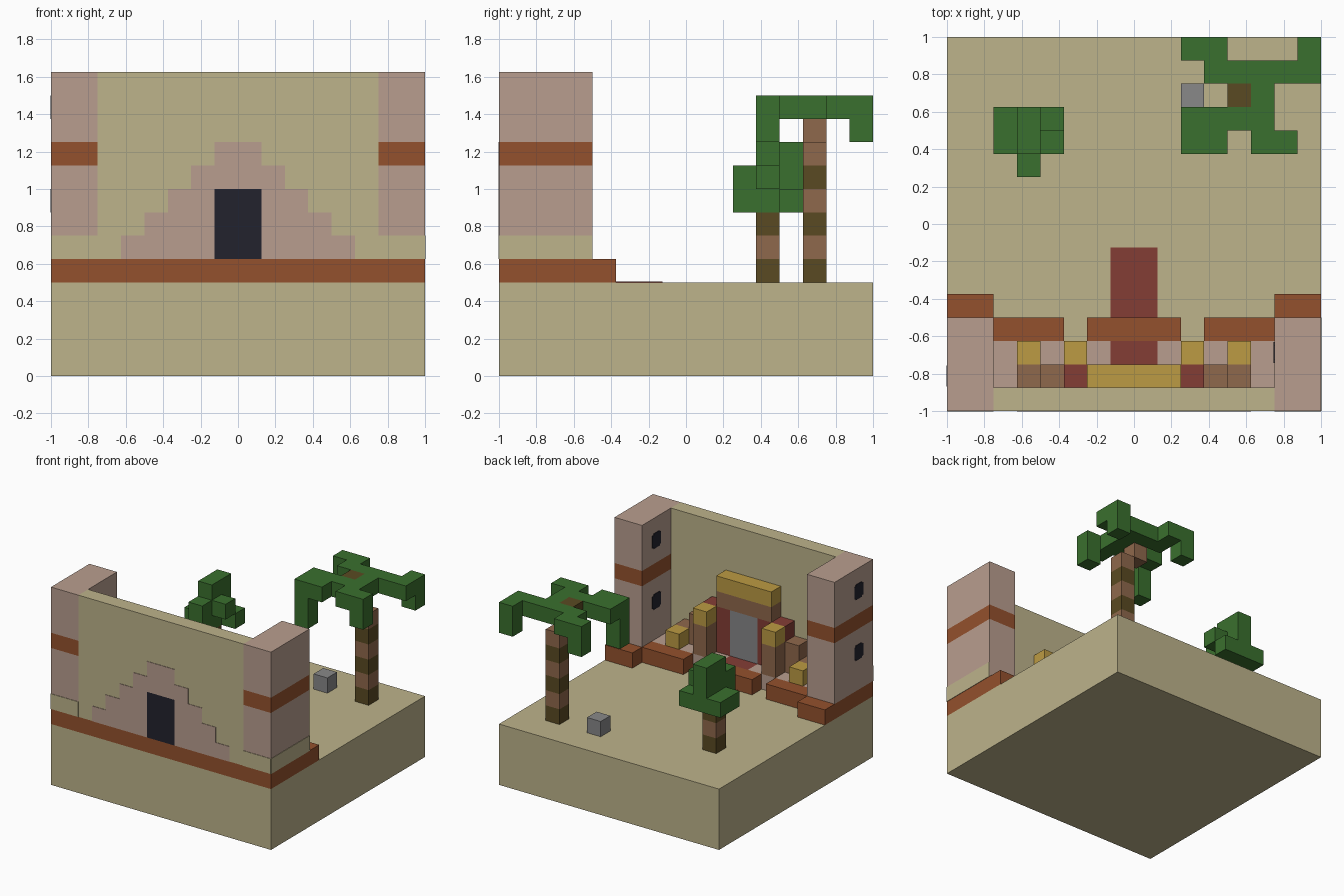
import bpy
import bmesh
from mathutils import Vector

UNIT = 0.125   # edge of one building block
GRID = 16      # blocks along each side of the plot
SKIN = 0.03    # thickness of painted plates, in blocks

default_cube = bpy.data.objects.get("Cube")
if default_cube:
    bpy.data.objects.remove(default_cube, do_unlink=True)


def to_linear(channel):
    value = channel / 255
    return value / 12.92 if value <= 0.04045 else ((value + 0.055) / 1.055) ** 2.4


def make_material(name, hex_colour):
    colour = [to_linear(c) for c in bytes.fromhex(hex_colour)] + [1.0]
    material = bpy.data.materials.new(name)
    material.use_nodes = True
    material.diffuse_color = colour
    shader = next(n for n in material.node_tree.nodes if n.type == "BSDF_PRINCIPLED")
    shader.inputs["Base Color"].default_value = colour
    shader.inputs["Roughness"].default_value = 0.9
    return material


sand = make_material("sand", "BDB38B")
plaster = make_material("pink plaster", "B99E8F")
brick = make_material("orange brick", "94512D")
red = make_material("dark red", "843D35")
gold = make_material("gold", "BC9B43")
wood = make_material("light wood", "8F684C")
bark = make_material("dark bark", "5A4A22")
leaf = make_material("leaf green", "3A702E")
stone = make_material("grey stone", "888889")
black = make_material("black", "22222D")


def blocks(name, material, boxes, mirror=False):
    """One object from boxes given as (x, y, z) start and end in grid blocks."""
    bm = bmesh.new()
    if mirror:
        boxes = boxes + [((GRID - b[0], *a[1:]), (GRID - a[0], *b[1:])) for a, b in boxes]
    for start, end in boxes:
        low, high = Vector(start), Vector(end)
        cube = bmesh.ops.create_cube(bm, size=1)
        for vert in cube["verts"]:
            spot = [(low[i] + high[i]) / 2 + vert.co[i] * (high[i] - low[i]) for i in range(3)]
            vert.co = Vector((spot[0] - GRID / 2, spot[1] - GRID / 2, spot[2])) * UNIT
    mesh = bpy.data.meshes.new(name)
    bm.to_mesh(mesh)
    bm.free()
    mesh.materials.append(material)
    obj = bpy.data.objects.new(name, mesh)
    bpy.context.collection.objects.link(obj)
    return obj


def cell(x, y, z, height=1):
    return ((x, y, z), (x + 1, y + 1, z + height))


def trunk(name, x, y, levels):
    """Banded trunk, dark and light by turns."""
    for part, material, first in (("dark", bark, 0), ("light", wood, 1)):
        blocks(f"{name}_{part}_bands", material,
               [cell(x, y, 4 + i) for i in range(first, levels, 2)])


# Ground and front wall
blocks("ground", sand, [((0, 0, 0), (GRID, GRID, 4))])
blocks("front_wall", sand, [((2, 0, 5), (14, 1, 13))])
blocks("wall_plinth", brick, [((2, 0, 4), (14, 1, 5))])
blocks("tower_plinths", brick, [((0, 0, 4), (2, 5, 5))], mirror=True)

# Corner towers with a brick band
blocks("towers", plaster, [((0, 0, 5), (2, 4, 9)), ((0, 0, 10), (2, 4, 13))], mirror=True)
blocks("tower_bands", brick, [((0, 0, 9), (2, 4, 10))], mirror=True)
blocks("tower_front_feet", sand, [((0, -SKIN, 5), (2, 0, 6))], mirror=True)
blocks("left_tower_side_foot", sand, [((GRID, 0, 5), (GRID + SKIN, 4, 6))])
windows = []
for x, y in ((0, 1), (14, 2)):
    for z in (7, 11):
        windows.append(((x - SKIN, y + 0.05, z + 0.1), (x, y + 0.95, z + 0.9)))
        windows.append(((x - SKIN, y + 0.2, z), (x, y + 0.8, z + 0.1)))
        windows.append(((x - SKIN, y + 0.2, z + 0.9), (x, y + 0.8, z + 1)))
blocks("tower_windows", black, windows)

# Painted stepped gate on the outside of the wall
gate = []
for step in range(5):
    half = 5 - step
    row = 5 + step
    if row < 8:
        gate.append(((8 - half, -SKIN, row), (7, 0, row + 1)))
        gate.append(((9, -SKIN, row), (8 + half, 0, row + 1)))
    else:
        gate.append(((8 - half, -SKIN, row), (8 + half, 0, row + 1)))
blocks("painted_gate", plaster, gate)
blocks("painted_doorway", black, [((7, -SKIN, 5), (9, 0, 8))])

# Raised terrace behind the wall
blocks("terrace", plaster, [((2, 1, 4), (7, 3, 5))], mirror=True)
blocks("terrace_step", red, [((7, 1, 4), (9, 3, 5))])
blocks("terrace_edging", brick, [((2, 3, 4), (5, 4, 5)), ((6, 3, 4), (8, 4, 5))], mirror=True)
blocks("carpet", red, [((7, 4, 4), (9, 7, 4 + SKIN))])

# Shrine with stepped shoulders
blocks("shrine_door", stone, [((7, 1, 5), (9, 2, 8))])
blocks("shrine_panels", red, [((5, 1, 5), (7, 2, 8))], mirror=True)
blocks("shrine_lintel", wood, [((6, 1, 8), (10, 2, 9))])
blocks("shrine_crown", gold, [((6, 1, 9), (10, 2, 10))])
blocks("shrine_shoulders", wood, [cell(3, 1, 5), cell(4, 1, 5, 2)], mirror=True)
blocks("shrine_posts", wood, [cell(5, 2, 5, 2)], mirror=True)
blocks("shrine_post_caps", gold, [cell(5, 2, 7)], mirror=True)
blocks("shrine_low_caps", gold, [cell(3, 2, 5)], mirror=True)

# Tall palm with a bent top and drooping fronds
trunk("palm_trunk", 13, 13, 6)
blocks("palm_bend", wood, [cell(12, 13, 10)])
blocks("palm_heart", bark, [cell(12, 13, 11)])
blocks("palm_fronds", leaf, [
    ((11, 14, 11), (16, 15, 12)),
    cell(13, 13, 11),
    ((10, 12, 11), (14, 13, 12)),
    cell(11, 15, 11), cell(10, 15, 10, 2),
    cell(15, 15, 10, 2),
    cell(11, 11, 11), cell(10, 11, 9, 3),
    cell(13, 11, 11), cell(14, 11, 10, 2),
])

# Small tree
trunk("small_tree_trunk", 3, 11, 3)
blocks("small_tree_leaves", leaf, [
    ((3, 11, 7), (4, 13, 10)),
    ((2, 11, 7), (3, 13, 8)),
    cell(3, 10, 7, 2),
    cell(4, 12, 7),
    cell(4, 11, 8),
])

# Loose rock
blocks("rock", stone, [cell(10, 13, 4)])
